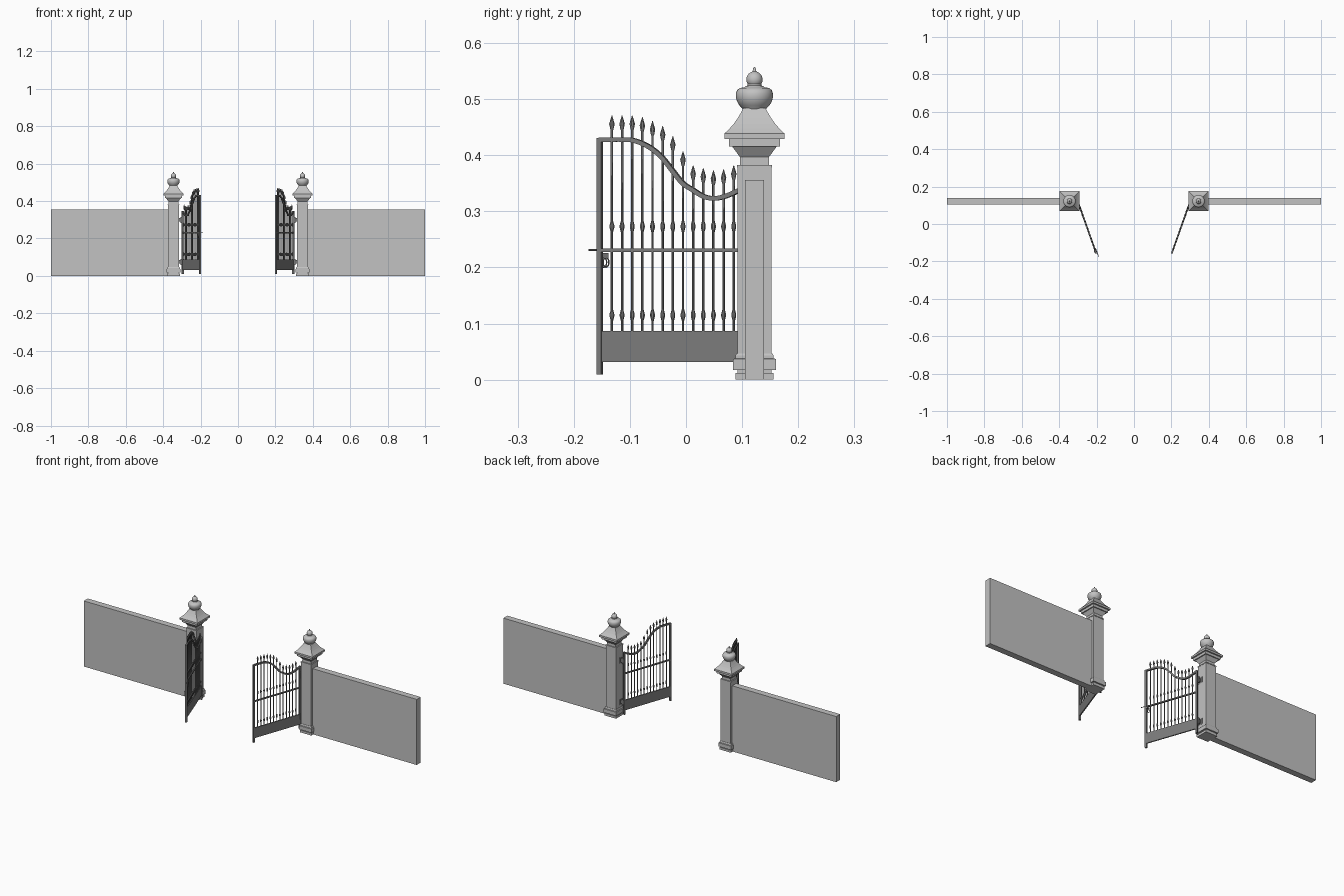
import bpy, bmesh, math
from mathutils import Matrix, Vector

if "Cube" in bpy.data.objects:
    bpy.data.objects.remove(bpy.data.objects["Cube"])


def material(name, c):
    m = bpy.data.materials.new(name)
    m.diffuse_color = (c, c, c, 1)
    m.use_nodes = True
    m.node_tree.nodes["Principled BSDF"].inputs["Base Color"].default_value = m.diffuse_color
    return m


STONE = material("light_grey_stone", 0.54)
IRON = material("dark_grey_iron", 0.20)
PY = 0.122                       # pillar and wall centre line
PX = 0.345                       # pillar distance from the middle
HINGE, TIP = Vector((0.2955, 0.107, 0)), Vector((0.203, -0.154, 0))
LENGTH = (TIP - HINGE).length


def finish(name, bm, mat, matrix, smooth=False):
    bm.transform(matrix)
    bmesh.ops.recalc_face_normals(bm, faces=bm.faces[:])
    me = bpy.data.meshes.new(name)
    bm.to_mesh(me)
    bm.free()
    me.materials.append(mat)
    ob = bpy.data.objects.new(name, me)
    bpy.context.collection.objects.link(ob)
    if smooth:
        bpy.ops.object.select_all(action='DESELECT')
        ob.select_set(True)
        bpy.context.view_layer.objects.active = ob
        bpy.ops.object.shade_smooth_by_angle(angle=math.radians(40))
    return ob


def box(bm, x0, x1, y0, y1, z0, z1):
    m = Matrix.Translation(((x0 + x1) / 2, (y0 + y1) / 2, (z0 + z1) / 2))
    bmesh.ops.create_cube(bm, size=1, matrix=m @ Matrix.Diagonal((x1 - x0, y1 - y0, z1 - z0, 1)))


def skin(bm, loops):
    """Join equal loops of points into a closed tube with end caps."""
    rings = [[bm.verts.new(p) for p in loop] for loop in loops]
    n = len(rings[0])
    for a, b in zip(rings, rings[1:]):
        for i in range(n):
            j = (i + 1) % n
            bm.faces.new((a[i], a[j], b[j], b[i]))
    bm.faces.new(rings[0])
    bm.faces.new(rings[-1])


def lathe(bm, profile, sides, x=0, y=0):
    """Turn (radius, z) pairs; four sides gives a square section by half width."""
    k, off = (math.sqrt(2), math.pi / 4) if sides == 4 else (1, 0)
    skin(bm, [[(x + r * k * math.cos(off + math.tau * i / sides),
                y + r * k * math.sin(off + math.tau * i / sides), z)
               for i in range(sides)] for r, z in profile])


def smooth_path(pts, steps=4):
    """Catmull-Rom samples through 2D points."""
    p = [Vector(q) for q in [pts[0]] + pts + [pts[-1]]]
    out = []
    for a, b, c, d in zip(p, p[1:], p[2:], p[3:]):
        for s in range(steps):
            t = s / steps
            out.append(0.5 * (2 * b + (c - a) * t + (2 * a - 5 * b + 4 * c - d) * t * t
                              + (3 * b - a - 3 * c + d) * t ** 3))
    return out + [p[-1]]


PILLAR = [(.034, 0), (.034, .012), (.030, .012), (.030, .017), (.038, .017), (.038, .037),
          (.034, .038), (.034, .043), (.032, .047), (.030, .047), (.030, .378), (.0315, .378),
          (.0315, .383), (.026, .383), (.026, .397), (.040, .416), (.0455, .416), (.0455, .429),
          (.0535, .429), (.0535, .439), (.051, .441), (.044, .448), (.037, .456), (.030, .466),
          (.024, .476), (.020, .484)]
URN = [(.020, .480), (.022, .484), (.027, .489), (.031, .496), (.033, .503), (.033, .510),
       (.031, .516), (.026, .520), (.018, .521), (.016, .523), (.013, .524), (.012, .527)]
URN += [(.0145 * math.cos(a), .535 + .0145 * math.sin(a))
        for a in [math.radians(d) for d in range(-30, 76, 15)]]
URN += [(.003, .551), (.0028, .554), (.001, .557)]

# Rail and spear heights, from the free end of the gate to the hinge
RAIL = [.428, .428, .427, .421, .411, .395, .372, .350, .338, .327, .323, .326, .333]
SPEAR = [.471, .471, .471, .468, .461, .452, .434, .407, .382, .377, .373, .375, .382]
BAR_U = [LENGTH - .0233 - .0192 * i for i in range(13)]


def spindle(top):
    r = .0023
    prof = [(r, .080)]
    for z in (.115, .273):       # two knops on every bar
        prof += [(r, z - .010), (.0045, z - .002), (.0045, z + .002), (r, z + .010)]
    return prof + [(r, top - .026), (.003, top - .025), (.0052, top - .015), (.0005, top)]


for side, s in (("left", -1), ("right", 1)):
    flip = Matrix.Diagonal((s, 1, 1, 1))
    post = flip @ Matrix.Translation((PX, PY, 0))

    # Wall
    bm = bmesh.new()
    box(bm, .37, 1, PY - .017, PY + .017, 0, .356)
    finish(side + "_wall", bm, STONE, flip)

    # Pillar with moulded base and swept cap, then the round urn finial
    bm = bmesh.new()
    lathe(bm, PILLAR, 4)
    finish(side + "_pillar", bm, STONE, post)
    bm = bmesh.new()
    lathe(bm, URN, 32)
    finish(side + "_urn_finial", bm, STONE, post, True)

    # Gate frame axes: u along the gate, v through it, z up
    u = (TIP - HINGE).normalized()
    v = Vector((-u.y, u.x, 0))
    gate = Matrix((u, v, (0, 0, 1))).transposed().to_4x4()
    gate = flip @ Matrix.Translation(HINGE) @ gate

    # Uprights, bottom panel and lock rail
    bm = bmesh.new()
    h = .0045
    box(bm, LENGTH - h, LENGTH + h, -h, h, .009, .431)
    box(bm, -h, h, -h, h, .009, .348)
    finish(side + "_gate_uprights", bm, IRON, gate)
    bm = bmesh.new()
    box(bm, 0, LENGTH, -.003, .003, .032, .087)
    finish(side + "_gate_panel", bm, IRON, gate)
    bm = bmesh.new()
    box(bm, 0, LENGTH, -.004, .004, .228, .234)
    finish(side + "_lock_rail", bm, IRON, gate)

    # Swept top rail
    path = smooth_path([(LENGTH, .4275)] + list(zip(BAR_U, RAIL)) + [(0, .344)])
    bm = bmesh.new()
    loops = []
    for i, p in enumerate(path):
        t = (path[min(i + 1, len(path) - 1)] - path[max(i - 1, 0)]).normalized()
        n = Vector((-t.y, t.x)) * .004
        a, b = p + n, p - n
        loops.append([(a.x, -.0045, a.y), (a.x, .0045, a.y), (b.x, .0045, b.y), (b.x, -.0045, b.y)])
    skin(bm, loops)
    finish(side + "_top_rail", bm, IRON, gate, True)

    # Spear-topped bars
    bm = bmesh.new()
    for x, top in zip(BAR_U, SPEAR):
        lathe(bm, spindle(top), 8, x)
    finish(side + "_spear_bars", bm, IRON, gate, True)

    # Hinges: barrel, pillar plate and connecting strap
    bm = bmesh.new()
    for z in (.075, .30):
        lathe(bm, [(.005, z - .016), (.005, z + .016)], 12, .3035, .109)
        box(bm, .3145, .3175, .098, .124, z - .016, z + .016)
        box(bm, .296, .316, .106, .112, z - .010, z + .010)
    finish(side + "_hinges", bm, IRON, flip, True)

    # Sliding bolt and ring handle on one leaf
    if s < 0:
        bm = bmesh.new()
        rod = Matrix.Translation((LENGTH, -.0065, .231)) @ Matrix.Rotation(math.pi / 2, 4, 'Y')
        bmesh.ops.create_cone(bm, cap_ends=True, segments=10, radius1=.0016, radius2=.0016,
                              depth=.046, matrix=rod)
        finish("sliding_bolt", bm, IRON, gate, True)
        for w, part in ((-.006, "inner"), (.006, "outer")):
            bm = bmesh.new()
            box(bm, LENGTH - .014, LENGTH - .004, w - .002, w + .002, .217, .226)
            loops = []
            ring = [(math.cos(math.tau * i / 16), math.sin(math.tau * i / 16)) for i in range(17)]
            for c, d in ring:
                loops.append([(LENGTH - .010 + (.0055 + .0013 * e) * c, w + .0013 * f,
                               .209 + (.0085 + .0013 * e) * d) for e, f in ring[0:16:2]])
            skin(bm, loops)
            finish(part + "_ring_handle", bm, IRON, gate, True)
